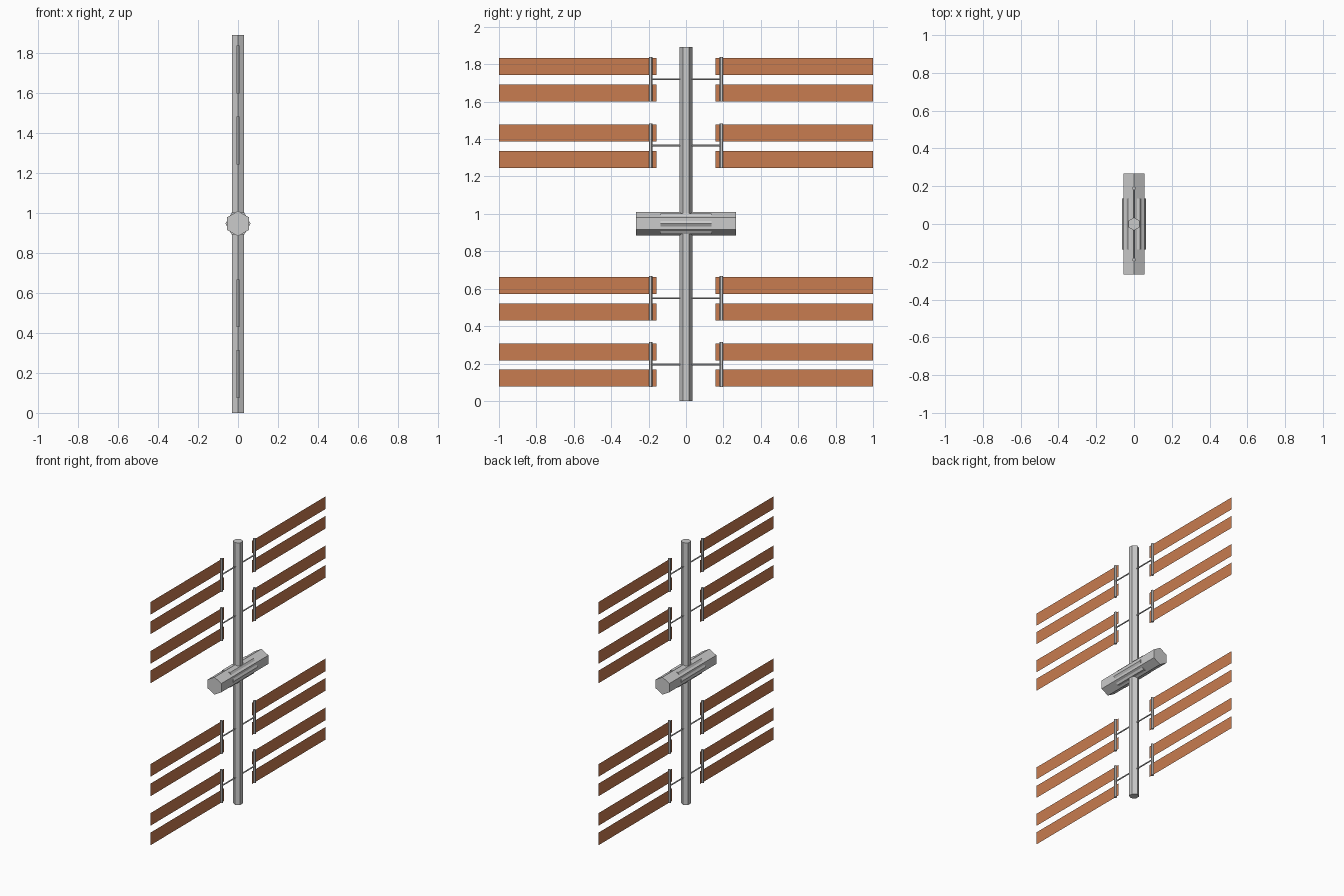
import bpy, math
from mathutils import Vector

if "Cube" in bpy.data.objects:
    bpy.data.objects.remove(bpy.data.objects["Cube"])

copper = bpy.data.materials.new("copper_panel")
copper.diffuse_color = (0.58, 0.2, 0.08, 1)
copper.use_nodes = True
copper.node_tree.nodes["Principled BSDF"].inputs["Base Color"].default_value = copper.diffuse_color


def prism(name, start, end, radius, sides=6, spin=0.0):
    """Flat-sided bar running between two points."""
    a, b = Vector(start), Vector(end)
    bpy.ops.mesh.primitive_cylinder_add(vertices=sides, radius=radius, depth=(b - a).length,
                                        location=(a + b) / 2)
    ob = bpy.context.object
    ob.name = name
    d = b - a
    if abs(d.x) > 0.001:
        # first vertex (+y) is carried to stay clear of z, so spin puts an edge on top
        ob.rotation_euler = (spin, math.pi / 2, 0)
    elif abs(d.y) > 0.001:
        ob.rotation_euler = (math.pi / 2, spin, 0)
    return ob


def panel(name, y0, y1, z0, z1):
    """Thin flat sheet in the x = 0 plane."""
    me = bpy.data.meshes.new(name)
    me.from_pydata([(0, y0, z0), (0, y1, z0), (0, y1, z1), (0, y0, z1)], [], [(0, 1, 2, 3)])
    me.materials.append(copper)
    ob = bpy.data.objects.new(name, me)
    bpy.context.collection.objects.link(ob)
    return ob


# Central mast, hexagonal with corners on the y axis
prism("mast", (0, 0, 0), (0, 0, 1.893), 0.034)

# Crossed hub modules, hexagonal with corners at top and bottom
HUB_Z = 0.948
prism("hub_module_long", (0, -0.268, HUB_Z), (0, 0.268, HUB_Z), 0.063)
prism("hub_module_short", (-0.135, 0, HUB_Z), (0.135, 0, HUB_Z), 0.063, spin=math.pi / 2)

# Four panel tiers: a rod through the mast, an upright and two sheets on each side
for i, z in enumerate((0.195, 0.549, 1.365, 1.72)):
    prism(f"cross_rod_{i}", (0, -0.19, z), (0, 0.19, z), 0.005)
    for side, s in (("left", -1), ("right", 1)):
        prism(f"panel_upright_{side}_{i}", (0, s * 0.189, z - 0.12), (0, s * 0.189, z + 0.119), 0.01)
        for level, dz in (("lower", -0.119), ("upper", 0.022)):
            y0, y1 = sorted((s * 0.158, s * 1.0))
            panel(f"panel_{level}_{side}_{i}", y0, y1, z + dz, z + dz + 0.091)
